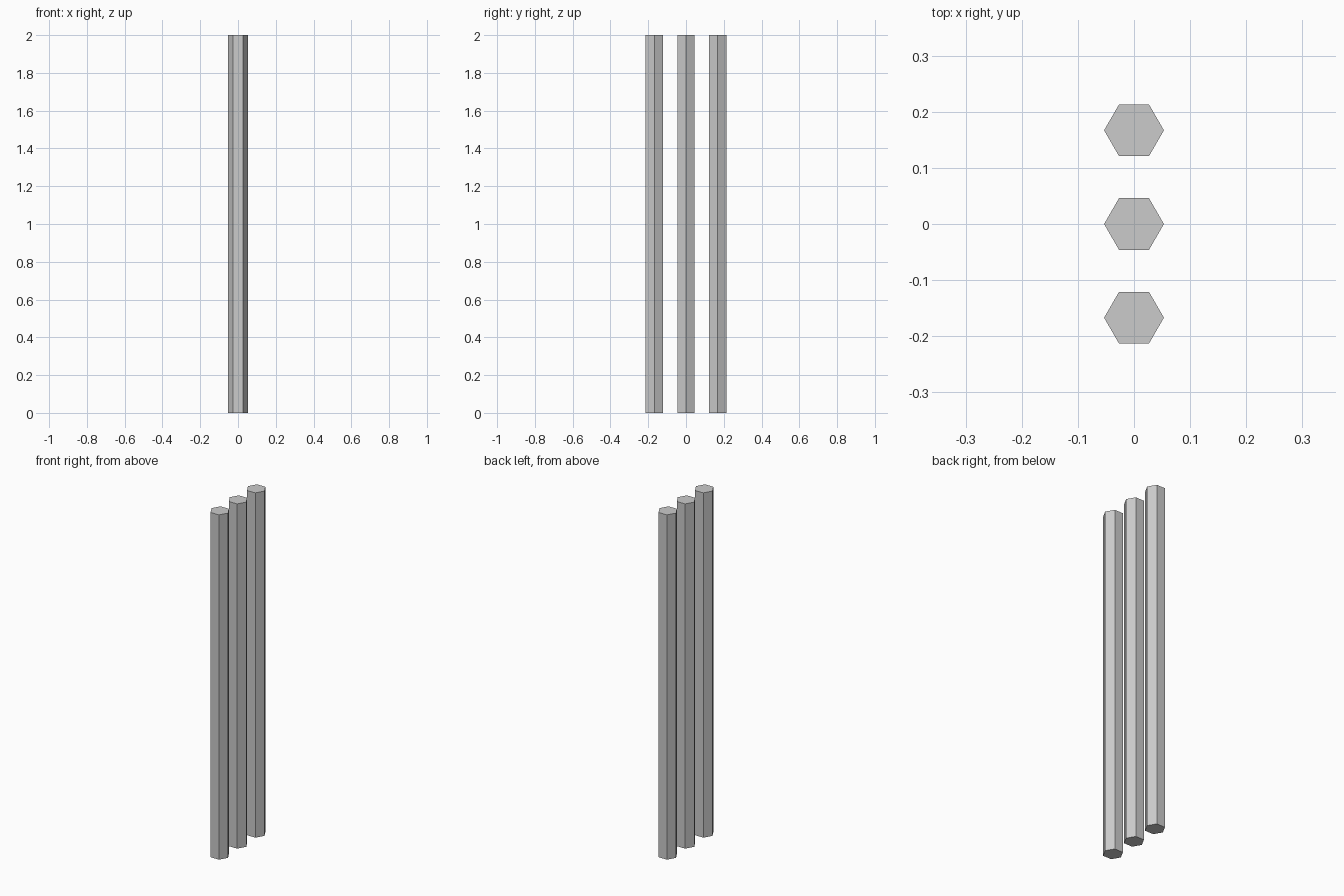
import bpy, math

if "Cube" in bpy.data.objects:
    bpy.data.objects.remove(bpy.data.objects["Cube"])

RADIUS = 0.0533
HEIGHT = 2.0
SPACING = 0.167

# Three hexagonal posts in a row, corners pointing along x
for name, i in (("front_post", -1), ("middle_post", 0), ("back_post", 1)):
    bpy.ops.mesh.primitive_cylinder_add(vertices=6, radius=RADIUS, depth=HEIGHT,
                                        location=(0, i * SPACING, HEIGHT / 2),
                                        rotation=(0, 0, math.radians(30)))
    post = bpy.context.object
    post.name = name
    bpy.ops.object.transform_apply(location=False, rotation=True, scale=False)
